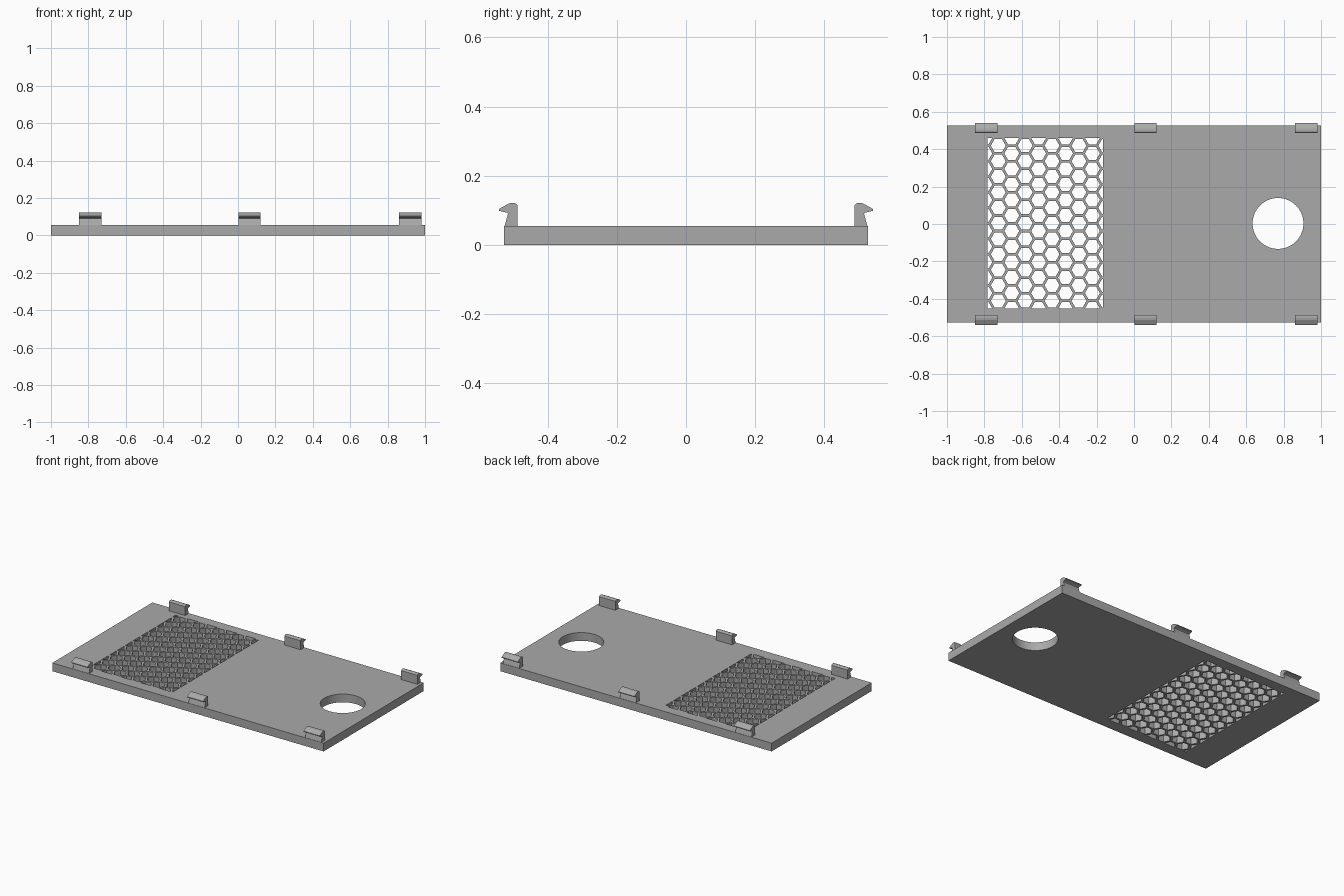
import bpy
import bmesh
import math
from mathutils import Vector

if "Cube" in bpy.data.objects:
    bpy.data.objects.remove(bpy.data.objects["Cube"])

HALF_Y, THICK = 0.527, 0.055

grey = bpy.data.materials.new("plain grey")
grey.use_nodes = True
grey.diffuse_color = (0.40, 0.40, 0.40, 1)
grey.node_tree.nodes["Principled BSDF"].inputs["Base Color"].default_value = grey.diffuse_color


def to_object(name, bm):
    bmesh.ops.recalc_face_normals(bm, faces=bm.faces)
    mesh = bpy.data.meshes.new(name)
    bm.to_mesh(mesh)
    bm.free()
    mesh.materials.append(grey)
    obj = bpy.data.objects.new(name, mesh)
    bpy.context.collection.objects.link(obj)
    return obj


def extrude(bm, offset):
    """Turn every flat face into a prism."""
    geom = bmesh.ops.extrude_face_region(bm, geom=bm.faces[:], use_keep_orig=True)["geom"]
    verts = [v for v in geom if isinstance(v, bmesh.types.BMVert)]
    bmesh.ops.translate(bm, verts=verts, vec=offset)


def polygon(bm, x, y, radius, sides, z=-0.05):
    turn = 2 * math.pi / sides
    bm.faces.new([bm.verts.new((x + radius * math.cos(i * turn),
                                y + radius * math.sin(i * turn), z))
                  for i in range(sides)])


def honeycomb():
    """Hexagonal openings trimmed to a rectangular vent area."""
    left, right, low, high = -0.782, -0.166, -0.452, 0.46
    pitch, radius = 0.083, 0.04
    step = pitch * math.sqrt(3) / 2
    cx, cy = (left + right) / 2, (low + high) / 2
    bm = bmesh.new()
    for col in range(-5, 5):
        for row in range(-7, 8):
            polygon(bm, cx + (col + 0.5) * step,
                    cy + (row + 0.5 * (col % 2)) * pitch, radius, 6)
    for point, normal in (((left, 0, 0), (-1, 0, 0)), ((right, 0, 0), (1, 0, 0)),
                          ((0, low, 0), (0, -1, 0)), ((0, high, 0), (0, 1, 0))):
        bmesh.ops.bisect_plane(bm, geom=bm.verts[:] + bm.edges[:] + bm.faces[:],
                               plane_co=point, plane_no=normal, clear_outer=True)
    extrude(bm, Vector((0, 0, 0.2)))
    return to_object("vent_cutter", bm)


def cut(target, cutter):
    mod = target.modifiers.new("cut", "BOOLEAN")
    mod.operation, mod.solver, mod.object = "DIFFERENCE", "EXACT", cutter
    cutter.hide_render = True
    bpy.context.view_layer.objects.active = target
    bpy.ops.object.modifier_apply(modifier=mod.name)
    bpy.data.objects.remove(cutter)


# Flat panel
bm = bmesh.new()
bmesh.ops.create_cube(bm, size=1)
bmesh.ops.scale(bm, verts=bm.verts, vec=(2, 2 * HALF_Y, THICK))
bmesh.ops.translate(bm, verts=bm.verts, vec=(0, 0, THICK / 2))
panel = to_object("panel", bm)

# Vent and round opening
cut(panel, honeycomb())
bm = bmesh.new()
polygon(bm, 0.77, 0.003, 0.136, 64)
extrude(bm, Vector((0, 0, 0.2)))
cut(panel, to_object("round_cutter", bm))
bpy.ops.object.select_all(action="DESELECT")
panel.select_set(True)
bpy.ops.object.shade_smooth_by_angle(angle=math.radians(30))

# Snap clips along both long edges: stem with a hooked lip
PROFILE = [(0.487, 0.05), (0.487, 0.115), (0.492, 0.12), (0.5, 0.122), (0.512, 0.12),
           (0.541, 0.104), (0.541, 0.099), (0.518, 0.093), (0.515, 0.09), (0.526, 0.05)]
for place, x in (("right", -0.85), ("middle", 0.002), ("left", 0.862)):
    for side, sign in (("back", 1), ("front", -1)):
        bm = bmesh.new()
        bm.faces.new([bm.verts.new((x, sign * y, z)) for y, z in PROFILE])
        extrude(bm, Vector((0.119, 0, 0)))
        to_object(f"{side}_{place}_clip", bm)
